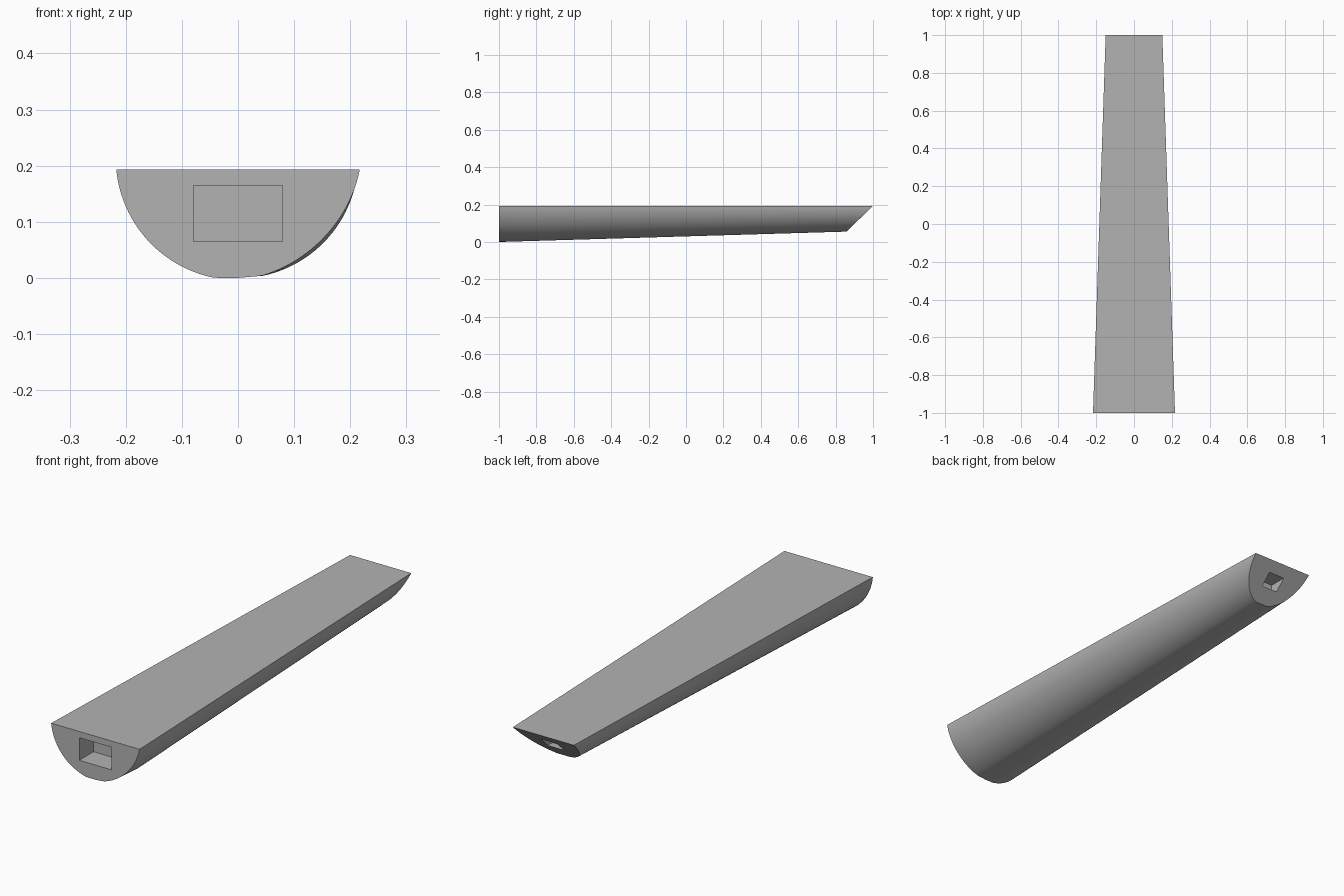
import bpy, bmesh, math

cube = bpy.data.objects.get("Cube")
if cube:
    bpy.data.objects.remove(cube, do_unlink=True)

TOP = 0.193          # height of the flat upper face
HALF = 0.217         # half width at the front
TAPER = 0.1544       # loss of scale per unit of length
RADIUS, CENTRE = 0.218, 0.214
ARC_STEPS = 56

grey = bpy.data.materials.new("plain grey")
grey.use_nodes = True
colour = (0.45, 0.45, 0.45, 1)
grey.diffuse_color = colour
bsdf = next(n for n in grey.node_tree.nodes if n.type == 'BSDF_PRINCIPLED')
bsdf.inputs["Base Color"].default_value = colour

# Half-round profile as (x, depth below the top), flattened at the bottom
start = math.asin((CENTRE - TOP) / RADIUS)
profile = []
for i in range(ARC_STEPS + 1):
    a = start + (math.pi - 2 * start) * i / ARC_STEPS
    depth = min(TOP, RADIUS * math.sin(a) - (CENTRE - TOP))
    profile.append((-RADIUS * math.cos(a), max(0, depth)))


def front_point(i, x, d):
    # The lower left flank is slightly shaved toward the front end
    t = max(0, 2 * i / ARC_STEPS - 1)
    k = 1 - 0.045 * math.sin(math.pi * t)
    return (x * k, -1, TOP - d * k)


def shoulder_point(i, x, d):
    s = 1 - TAPER * 0.1
    return (x * s, -0.9, TOP - d * s)


def back_point(i, x, d):
    # Slanted back end, tapered to match its position along the length
    s = (1 - 2 * TAPER) / (1 - 1.03 * TAPER * d)
    return (x * s, 1 - 1.03 * d * s, TOP - d * s)


# Tapered half-round body
bm = bmesh.new()
rings = [[bm.verts.new(f(i, x, d)) for i, (x, d) in enumerate(profile)]
         for f in (front_point, shoulder_point, back_point)]
for a, b in zip(rings, rings[1:]):
    for i in range(ARC_STEPS):
        bm.faces.new((a[i], a[i + 1], b[i + 1], b[i]))
    bm.faces.new((a[-1], a[0], b[0], b[-1]))
bm.faces.new(rings[0])
bm.faces.new(rings[-1])
bmesh.ops.recalc_face_normals(bm, faces=bm.faces)
mesh = bpy.data.meshes.new("tapered_body")
bm.to_mesh(mesh)
bm.free()
mesh.materials.append(grey)
body = bpy.data.objects.new("tapered_body", mesh)
bpy.context.collection.objects.link(body)
bpy.context.view_layer.objects.active = body


def cut_pocket(name, half_width, y0, y1, z0, z1):
    bpy.ops.mesh.primitive_cube_add(size=1, location=(0, (y0 + y1) / 2, (z0 + z1) / 2))
    cutter = bpy.context.object
    cutter.name = name
    cutter.scale = (2 * half_width, y1 - y0, z1 - z0)
    cutter.hide_render = True
    cutter.data.materials.append(grey)
    bpy.context.view_layer.objects.active = body
    mod = body.modifiers.new(name, 'BOOLEAN')
    mod.operation = 'DIFFERENCE'
    mod.solver = 'EXACT'
    mod.object = cutter
    bpy.ops.object.modifier_apply(modifier=mod.name)
    bpy.data.objects.remove(cutter, do_unlink=True)


# Rectangular sockets in both ends
cut_pocket("front_socket", 0.079, -1.1, -0.9, 0.065, 0.165)
cut_pocket("back_socket", 0.04, 0.88, 1.1, 0.108, 0.155)

bpy.ops.object.select_all(action='DESELECT')
body.select_set(True)
bpy.context.view_layer.objects.active = body
bpy.ops.object.shade_smooth_by_angle(angle=math.radians(30))
